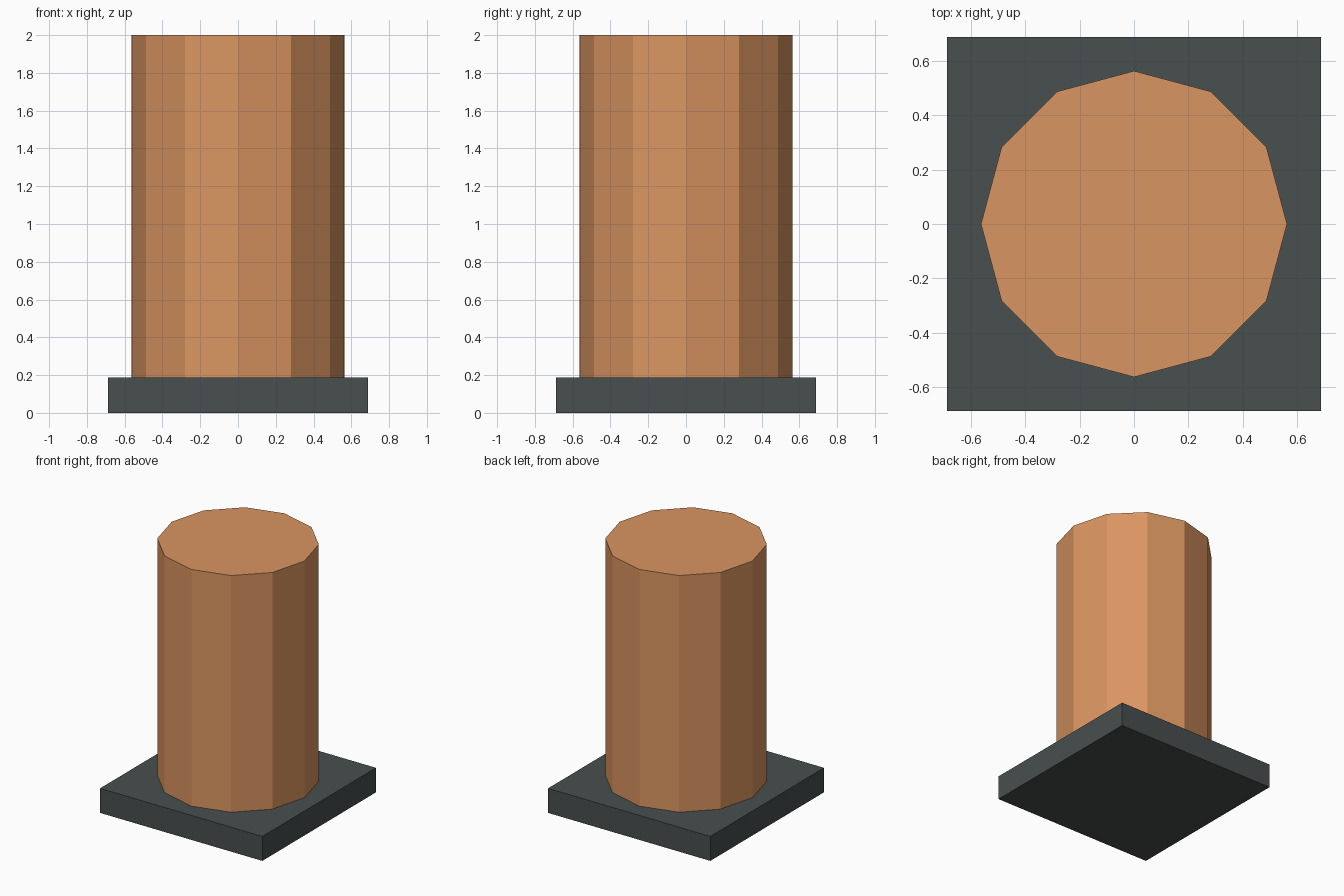
import bpy

if "Cube" in bpy.data.objects:
    bpy.data.objects.remove(bpy.data.objects["Cube"])

BASE_HALF, BASE_H = 0.6875, 0.1875
RADIUS, TOP = 0.5625, 2.0


def paint(obj, name, colour):
    mat = bpy.data.materials.new(name)
    mat.diffuse_color = (*colour, 1)
    mat.use_nodes = True
    mat.node_tree.nodes["Principled BSDF"].inputs["Base Color"].default_value = mat.diffuse_color
    obj.data.materials.append(mat)


# Square base plate
bpy.ops.mesh.primitive_cube_add(size=1, location=(0, 0, BASE_H / 2))
base = bpy.context.object
base.name = "base_plate"
base.scale = (2 * BASE_HALF, 2 * BASE_HALF, BASE_H)
bpy.ops.object.transform_apply(location=False, rotation=False, scale=True)
paint(base, "dark_slate", (0.065, 0.077, 0.077))

# Twelve-sided column, corners on the x and y axes
bpy.ops.mesh.primitive_cylinder_add(
    vertices=12, radius=RADIUS, depth=TOP - BASE_H,
    location=(0, 0, (TOP + BASE_H) / 2))
column = bpy.context.object
column.name = "column"
paint(column, "copper", (0.70, 0.30, 0.12))
